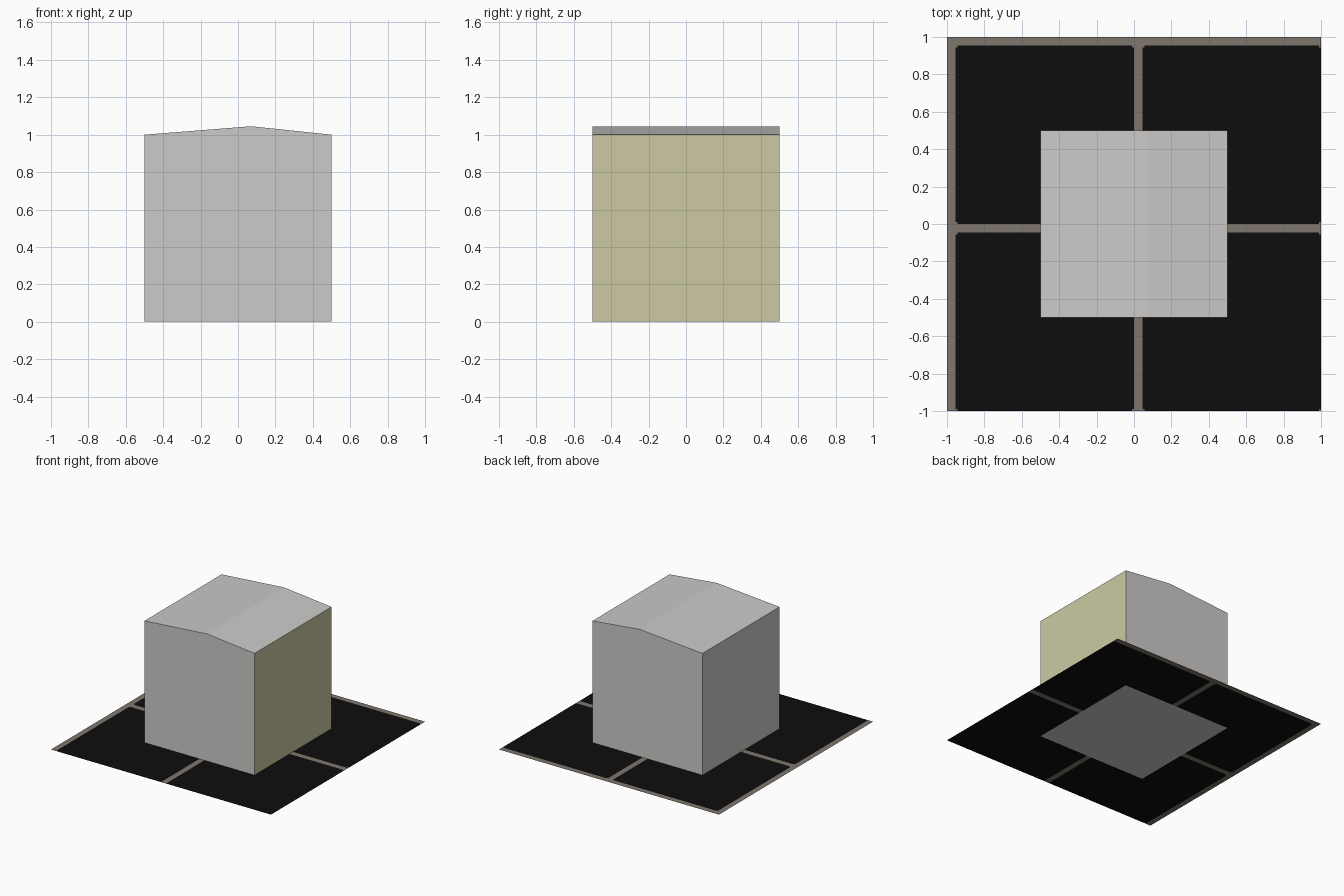
import bpy, bmesh

if "Cube" in bpy.data.objects:
    bpy.data.objects.remove(bpy.data.objects["Cube"])


def srgb(r, g, b):
    lin = [(c / 255 / 12.92) if c < 10 else ((c / 255 + 0.055) / 1.055) ** 2.4 for c in (r, g, b)]
    return (*lin, 1)


def material(name, rgb):
    m = bpy.data.materials.new(name)
    m.diffuse_color = srgb(*rgb)
    m.use_nodes = True
    m.node_tree.nodes["Principled BSDF"].inputs["Base Color"].default_value = m.diffuse_color
    return m


def finish(name, bm, mats):
    me = bpy.data.meshes.new(name)
    bm.to_mesh(me)
    bm.free()
    for m in mats:
        me.materials.append(m)
    ob = bpy.data.objects.new(name, me)
    bpy.context.collection.objects.link(ob)


grey = material("light grey", (204, 203, 201))
yellow = material("pale yellow", (204, 202, 164))
black = material("tile black", (13, 13, 13))
grout = material("grout brown", (127, 119, 109))

# Block: gabled profile with an off-centre ridge, extruded front to back
bm = bmesh.new()
profile = [(-0.5, 0), (0.5, 0), (0.5, 1), (0.07, 1.045), (-0.5, 1)]
front = bm.faces.new([bm.verts.new((x, -0.5, z)) for x, z in profile])
ext = bmesh.ops.extrude_face_region(bm, geom=[front], use_keep_orig=True)
bmesh.ops.translate(bm, vec=(0, 1, 0),
                    verts=[v for v in ext["geom"] if isinstance(v, bmesh.types.BMVert)])
bmesh.ops.recalc_face_normals(bm, faces=bm.faces)
for f in bm.faces:
    f.material_index = int(f.normal.x > 0.9)  # right wall is yellow
finish("block", bm, [grey, yellow])

# Tiled floor: one sheet cut along the grout lines, open under the block
GAP, NOTCH = 0.045, 0.01
bm = bmesh.new()
bmesh.ops.create_grid(bm, x_segments=1, y_segments=1, size=1)
cuts = {-0.5, 0.5}
for start in (-1, 0):
    cuts |= {start, start + GAP, start + GAP + NOTCH, start + 1 - NOTCH}
for axis in (0, 1):
    for c in sorted(cuts):
        c = -c if axis else c
        bmesh.ops.bisect_plane(bm, geom=bm.verts[:] + bm.edges[:] + bm.faces[:],
                               plane_co=[c if i == axis else 0 for i in range(3)],
                               plane_no=[float(i == axis) for i in range(3)])
under = []
for f in bm.faces:
    c = f.calc_center_median()
    if max(abs(c.x), abs(c.y)) < 0.5:
        under.append(f)
    u, v = c.x % 1, -c.y % 1  # position within one tile
    corner = all(t < GAP + NOTCH or t > 1 - NOTCH for t in (u, v))
    f.material_index = int(u < GAP or v < GAP or corner)
bmesh.ops.delete(bm, geom=under, context="FACES")
finish("tiled_floor", bm, [black, grout])
